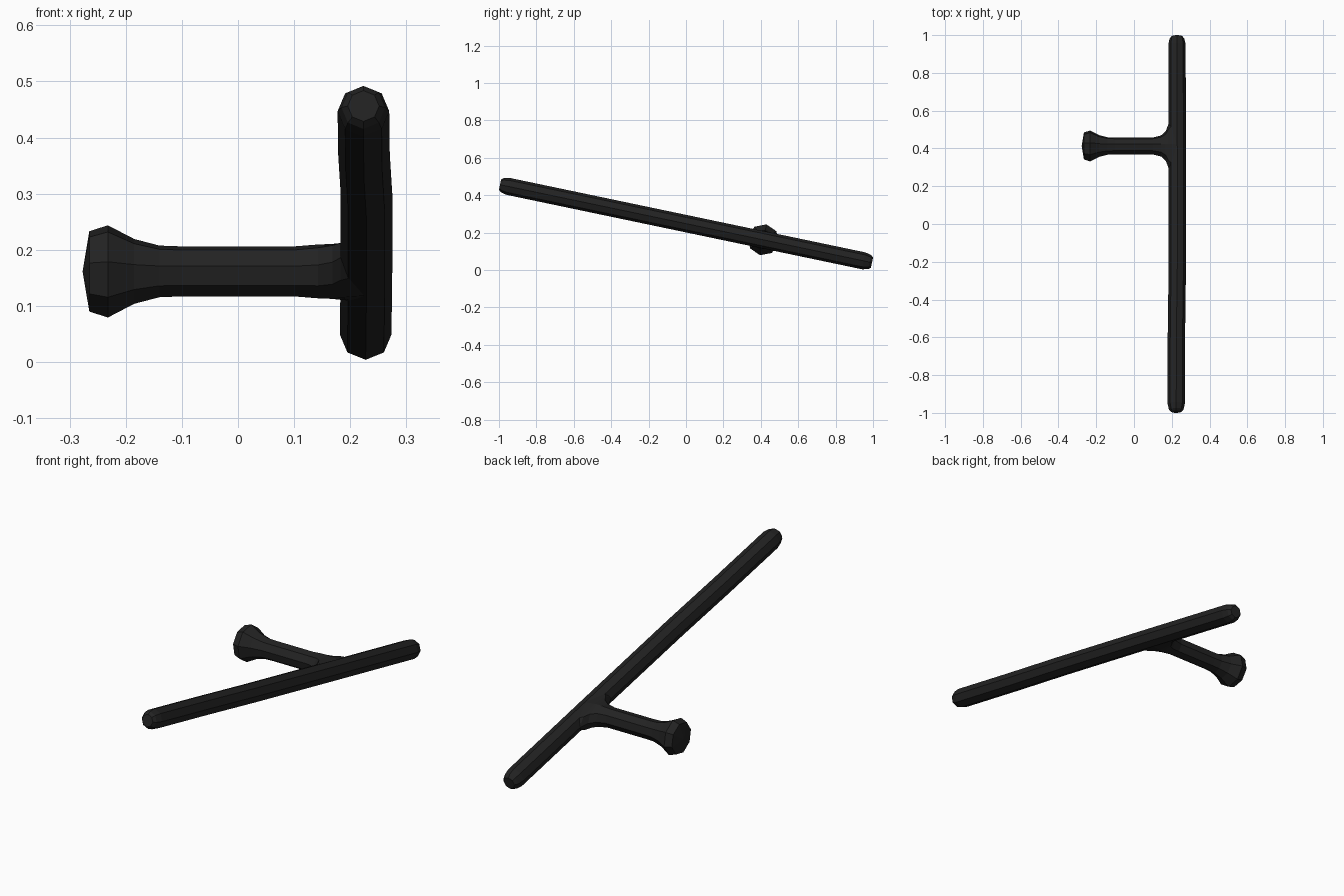
import bpy, bmesh, math
from mathutils import Vector

if "Cube" in bpy.data.objects:
    bpy.data.objects.remove(bpy.data.objects["Cube"])

TILT = math.atan(0.2094)
U = Vector((0, math.cos(TILT), -math.sin(TILT)))   # along the shaft
W = Vector((0, math.sin(TILT), math.cos(TILT)))    # across the shaft, upward
X = Vector((1, 0, 0))

black = bpy.data.materials.new("matte black")
black.diffuse_color = (0.016, 0.016, 0.016, 1)
black.use_nodes = True
black.node_tree.nodes["Principled BSDF"].inputs["Base Color"].default_value = black.diffuse_color


def loft(name, rings, a, b, tip=None):
    """Octagonal loft: rings are (centre, radius along a, radius along b)."""
    bm = bmesh.new()
    loops = []
    for c, ra, rb in rings:
        loops.append([bm.verts.new(c + a * ra * math.cos(k * math.pi / 4)
                                   + b * rb * math.sin(k * math.pi / 4)) for k in range(8)])
    for p, q in zip(loops, loops[1:]):
        for k in range(8):
            n = (k + 1) % 8
            bm.faces.new((p[k], p[n], q[n], q[k]))
    if tip is None:
        bm.faces.new(loops[0])
    else:
        v = bm.verts.new(tip)
        for k in range(8):
            bm.faces.new((v, loops[0][k], loops[0][(k + 1) % 8]))
    bm.faces.new(loops[-1])
    bmesh.ops.recalc_face_normals(bm, faces=bm.faces)
    me = bpy.data.meshes.new(name)
    bm.to_mesh(me)
    bm.free()
    me.materials.append(black)
    ob = bpy.data.objects.new(name, me)
    bpy.context.collection.objects.link(ob)
    return ob


# Long shaft with rounded ends and a slight bow: (distance, x, radius)
L = 1.016
shaft = [(-L, 0.2235, 0.028), (-L + 0.013, 0.2235, 0.039), (-L + 0.045, 0.2235, 0.046),
         (-0.6, 0.2245, 0.046), (-0.25, 0.229, 0.046), (0.4, 0.229, 0.046),
         (L - 0.045, 0.2275, 0.046), (L - 0.013, 0.2275, 0.039), (L, 0.2275, 0.028)]
mid = Vector((0, 0, 0.248))
loft("shaft", [(mid + U * d + X * x, r, r) for d, x, r in shaft], X, W)

# Side handle with flared knob and blended root: (x, radius along shaft, radius across)
handle = [(-0.265, 0.073, 0.073), (-0.232, 0.084, 0.084), (-0.185, 0.059, 0.059),
          (-0.14, 0.047, 0.047), (-0.1, 0.0455, 0.0455), (0.1, 0.0455, 0.0455),
          (0.143, 0.057, 0.049), (0.168, 0.08, 0.05), (0.183, 0.12, 0.048),
          (0.2, 0.14, 0.046), (0.229, 0.15, 0.044)]
hub = mid + U * (0.413 / math.cos(TILT))
loft("side_handle", [(hub + X * x, ru, rw) for x, ru, rw in handle], U, W,
     tip=hub + X * -0.277)
